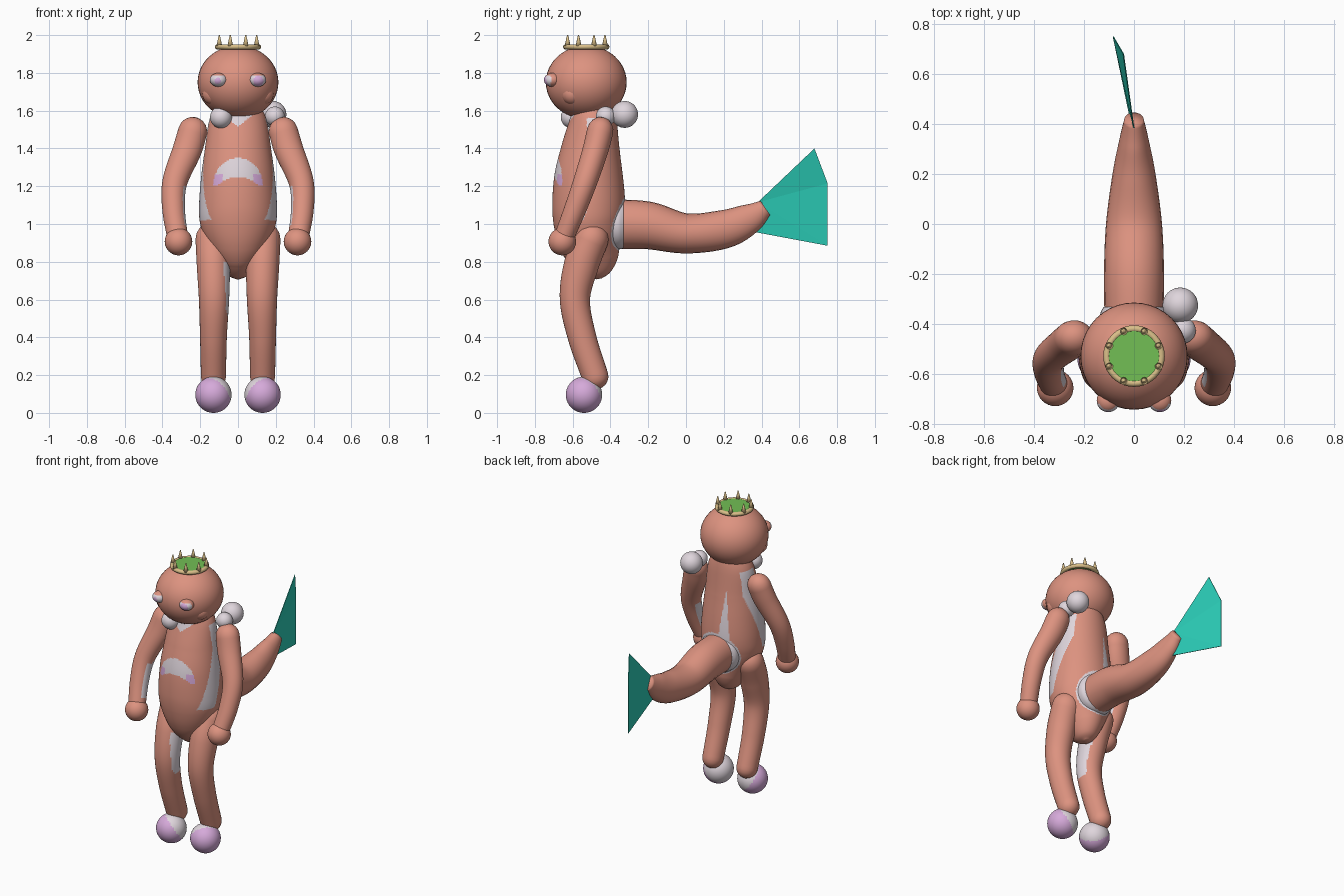
import bpy, bmesh, math
from mathutils import Vector, Matrix

if "Cube" in bpy.data.objects:
    bpy.data.objects.remove(bpy.data.objects["Cube"])

COLOURS = {
    "salmon": (0.72, 0.29, 0.215), "pale_grey": (0.74, 0.67, 0.72),
    "lilac": (0.67, 0.40, 0.70), "green": (0.17, 0.52, 0.09),
    "gold": (0.70, 0.52, 0.25), "turquoise": (0.025, 0.63, 0.49),
}
MATS = {}
for name, rgb in COLOURS.items():
    m = bpy.data.materials.new(name)
    m.use_nodes = True
    m.diffuse_color = (*rgb, 1)
    m.node_tree.nodes["Principled BSDF"].inputs["Base Color"].default_value = (*rgb, 1)
    MATS[name] = m


def finish(name, bm, colour, smooth=True):
    """Turn a bmesh into an object; colour is a name or a rule on (centre, normal)."""
    bmesh.ops.recalc_face_normals(bm, faces=bm.faces)
    me = bpy.data.meshes.new(name)
    bm.to_mesh(me)
    bm.free()
    ob = bpy.data.objects.new(name, me)
    bpy.context.collection.objects.link(ob)
    slots = []
    for p in me.polygons:
        key = colour if isinstance(colour, str) else colour(p.center, p.normal)
        if key not in slots:
            slots.append(key)
            me.materials.append(MATS[key])
        p.material_index = slots.index(key)
        p.use_smooth = smooth
    return ob


def ball(name, at, radius, colour, stretch=(1, 1, 1), segs=32):
    bm = bmesh.new()
    mat = Matrix.Translation(at) @ Matrix.Diagonal((*stretch, 1))
    bmesh.ops.create_uvsphere(bm, u_segments=segs, v_segments=segs // 2 + 4,
                              radius=radius, matrix=mat)
    return finish(name, bm, colour)


def loft(name, stations, colour, steps=8, segs=24, round_ends=(False, False)):
    """Skin rings along a smooth path of (x, y, z, side radius, depth radius)."""
    pts = [Vector(s) for s in stations]
    path = []
    for i in range(len(pts) - 1):
        b, c = pts[i], pts[i + 1]
        a = pts[i - 1] if i else b * 2 - c
        d = pts[i + 2] if i + 2 < len(pts) else c * 2 - b
        for k in range(steps):
            t = k / steps
            path.append((b * 2 + (c - a) * t + (a * 2 - b * 5 + c * 4 - d) * t * t
                         + (b * 3 - a - c * 3 + d) * t ** 3) * 0.5)
    path.append(pts[-1])
    rings = []
    for i, p in enumerate(path):
        lo, hi = path[max(i - 1, 0)], path[min(i + 1, len(path) - 1)]
        tangent = (Vector(hi[:3]) - Vector(lo[:3])).normalized()
        rings.append((Vector(p[:3]), tangent, p[3], p[4]))

    def dome(ring, sign):
        c, t, ru, rv = ring
        angles = [math.radians(a) for a in (20, 40, 60, 80)]
        return [(c + t * sign * ru * math.sin(a), t, ru * math.cos(a), rv * math.cos(a))
                for a in angles]
    if round_ends[0]:
        rings = dome(rings[0], -1)[::-1] + rings
    if round_ends[1]:
        rings += dome(rings[-1], 1)

    bm = bmesh.new()
    loops = []
    for c, t, ru, rv in rings:
        u = (Vector((1, 0, 0)) - t * t.x).normalized()
        v = t.cross(u)
        loops.append([bm.verts.new(c + u * ru * math.cos(a) + v * rv * math.sin(a))
                      for a in (2 * math.pi * k / segs for k in range(segs))])
    for p, q in zip(loops, loops[1:]):
        for k in range(segs):
            n = (k + 1) % segs
            bm.faces.new((p[k], p[n], q[n], q[k]))
    bm.faces.new(loops[0])
    bm.faces.new(loops[-1])
    return finish(name, bm, colour)


# Torso with belly crescent, throat, pale bands under the arms and a back patch
def torso_colour(c, n):
    if c.y < -0.51:
        outer = (c.x / 0.132) ** 2 + ((c.z - 1.2) / 0.15) ** 2 < 1
        if outer and c.z > 1.2 and c.z > 1.25 - 4 * c.x ** 2:
            return "lilac" if abs(c.x) > 0.082 and c.z < 1.265 else "pale_grey"
        if c.z > 1.515 + abs(c.x) * 0.8:
            return "pale_grey"
    arm_y = -0.47 - max(0, 1.4 - c.z) * 0.34
    if abs(c.x) > 0.08 and 1.02 < c.z < 1.56 and abs(c.y - arm_y) < 0.055:
        return "pale_grey"
    if c.y > -0.45:
        if math.hypot(c.x, c.z - 1.0) < 0.145:
            return "pale_grey"
        if 1.1 < c.z < 1.45 and abs(c.x + 0.055) < (1.45 - c.z) * 0.11:
            return "pale_grey"
    return "salmon"


loft("torso", [(0, -0.46, 0.71, 0.015, 0.015), (0, -0.465, 0.735, 0.06, 0.07),
               (0, -0.48, 0.8, 0.105, 0.125), (0, -0.505, 0.9, 0.165, 0.165),
               (0, -0.515, 1.0, 0.2, 0.185), (0, -0.515, 1.1, 0.206, 0.193),
               (0, -0.515, 1.25, 0.195, 0.182), (0, -0.505, 1.4, 0.175, 0.155),
               (0, -0.49, 1.55, 0.152, 0.125), (0, -0.49, 1.64, 0.11, 0.11)],
     torso_colour, steps=20, segs=192)

# Head, cheeks and eyes
ball("head", (0, -0.528, 1.75), 0.214, "salmon", (1, 1, 0.91), 40)
for s, side, iris in ((1, "left", 0.027), (-1, "right", 0.017)):
    ball(side + "_cheek", (s * 0.13, -0.6, 1.69), 0.06, "salmon", segs=20)

    def eye_colour(c, n, s=s, iris=iris):
        if n.z > 0.72 or n.y > -0.2:
            return "salmon"
        return "lilac" if math.hypot(c.x - s * 0.108, c.z - 1.758) < iris else "pale_grey"
    ball(side + "_eye", (s * 0.103, -0.706, 1.763), 0.046, eye_colour, (1, 1, 0.8), 40)

# Crown: rim, green lining and spikes
bpy.ops.mesh.primitive_torus_add(major_segments=40, minor_segments=10, major_radius=0.109,
                                 minor_radius=0.014, location=(0, -0.528, 1.938))
rim = bpy.context.object
rim.name = "crown_rim"
rim.data.materials.append(MATS["gold"])
bpy.ops.object.shade_smooth()
bm = bmesh.new()
bmesh.ops.create_circle(bm, cap_ends=True, segments=32, radius=0.105,
                        matrix=Matrix.Translation((0, -0.528, 1.948)))
finish("crown_lining", bm, "green", False)
bm = bmesh.new()
for k in range(8):
    a = math.pi * (k + 0.5) / 4
    at = Vector((0.107 * math.cos(a), 0.107 * math.sin(a) - 0.528, 1.971))
    bmesh.ops.create_cone(bm, cap_ends=True, segments=10, radius1=0.016, radius2=0.003,
                          depth=0.058, matrix=Matrix.Translation(at))
finish("crown_spikes", bm, "gold")

# Arms, hands, legs and feet
for s, side in ((1, "left"), (-1, "right")):
    def arm_colour(c, n, s=s):
        return "pale_grey" if 0.99 < c.z < 1.2 and n.x * s < -0.78 else "salmon"

    def leg_colour(c, n, s=s):
        thigh = 0.52 < c.z < 0.8 and n.x < -0.6 - (0.8 - c.z) * 0.9 if s > 0 else \
            0.52 < c.z < 0.8 and n.x > 0.6 + (0.8 - c.z) * 0.9
        return "pale_grey" if thigh and s < 0 else "salmon"

    def foot_colour(c, n, s=s):
        outward = n.dot(Vector((s * 0.6, -0.55, -0.55)))
        return "lilac" if outward > -0.2 else "pale_grey"

    loft(side + "_arm", [(s * 0.24, -0.455, 1.49, 0.077, 0.07), (s * 0.27, -0.48, 1.39, 0.077, 0.068),
                         (s * 0.335, -0.535, 1.22, 0.066, 0.063), (s * 0.34, -0.59, 1.07, 0.06, 0.058),
                         (s * 0.318, -0.65, 0.92, 0.055, 0.052)],
         arm_colour, segs=40, round_ends=(True, False))
    ball(side + "_hand", (s * 0.315, -0.655, 0.907), 0.073, "salmon")
    loft(side + "_leg", [(s * 0.135, -0.5, 0.92, 0.09, 0.09), (s * 0.13, -0.555, 0.78, 0.088, 0.092),
                         (s * 0.127, -0.588, 0.6, 0.08, 0.08), (s * 0.13, -0.55, 0.4, 0.071, 0.075),
                         (s * 0.13, -0.48, 0.19, 0.066, 0.07)],
         leg_colour, steps=12, segs=48, round_ends=(True, True))
    ball(side + "_foot", (s * 0.13, -0.54, 0.096), 0.096, foot_colour, segs=48)

# Neck beads
for name, at, r in (("large_bead", (0.185, -0.325, 1.58), 0.071),
                    ("small_bead", (0.195, -0.425, 1.57), 0.052),
                    ("front_bead", (-0.09, -0.605, 1.565), 0.058)):
    ball(name, at, r, "pale_grey")

# Tail with its pale root ring and thin fin
loft("tail_ring", [(0, -0.41, 1.0, 0.136, 0.136), (0, -0.36, 1.0, 0.135, 0.135),
                   (0, -0.332, 1.0, 0.122, 0.13)], "pale_grey", segs=40)
loft("tail", [(0, -0.38, 1.0, 0.118, 0.131), (0, -0.2, 0.992, 0.12, 0.126),
              (0, 0.0, 0.95, 0.112, 0.106), (0, 0.2, 0.972, 0.086, 0.102),
              (0, 0.33, 1.025, 0.06, 0.082), (0, 0.42, 1.085, 0.038, 0.045)], "salmon")
bm = bmesh.new()
corners = [(0, 0.38, 1.115), (-0.042, 0.68, 1.4), (-0.083, 0.75, 1.215),
           (-0.083, 0.75, 0.885), (0, 0.35, 0.96)]
front, back = [[bm.verts.new((x + dx, y, z)) for x, y, z in corners] for dx in (-0.002, 0.002)]
for loop in (front, back):
    for k in (1, 2, 3):
        bm.faces.new((loop[0], loop[k], loop[k + 1]))
for k in range(5):
    n = (k + 1) % 5
    bm.faces.new((front[k], front[n], back[n], back[k]))
finish("tail_fin", bm, "turquoise", False)
